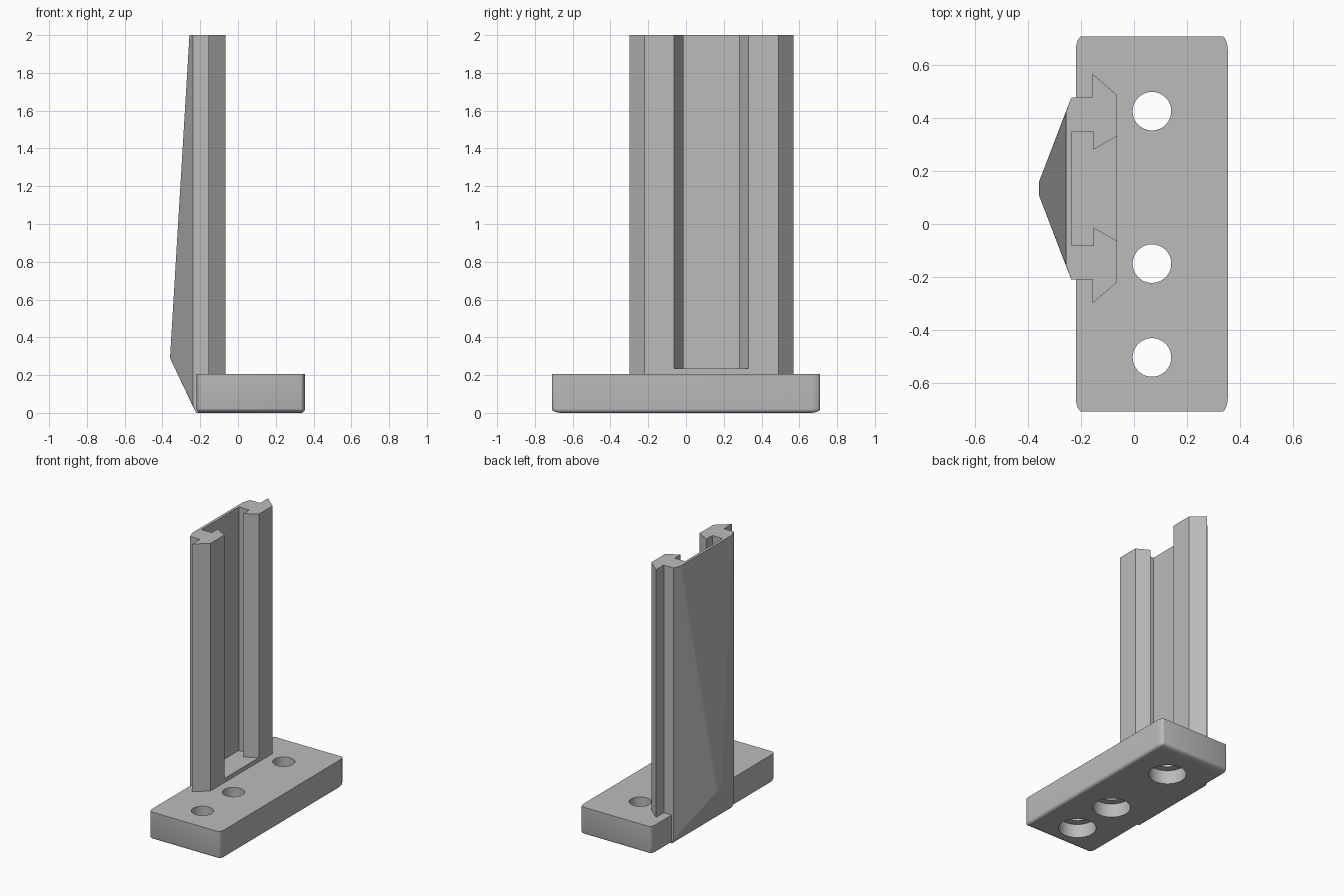
import bpy, bmesh
from math import radians

cube = bpy.data.objects.get("Cube")
if cube:
    bpy.data.objects.remove(cube, do_unlink=True)

grey = bpy.data.materials.new("light_grey")
grey.use_nodes = True
grey.diffuse_color = (0.5, 0.5, 0.5, 1)
grey.node_tree.nodes["Principled BSDF"].inputs["Base Color"].default_value = (0.5, 0.5, 0.5, 1)

RAIL_Y = 0.134


def make_object(name, bm):
    bmesh.ops.recalc_face_normals(bm, faces=bm.faces)
    mesh = bpy.data.meshes.new(name)
    bm.to_mesh(mesh)
    bm.free()
    mesh.materials.append(grey)
    obj = bpy.data.objects.new(name, mesh)
    bpy.context.collection.objects.link(obj)
    return obj


def extrude_mirrored(name, half, z0, z1):
    """Extrude a half profile of (x, offset) points mirrored about the rail centre."""
    outline = half + [(x, -u) for x, u in reversed(half)]
    bm = bmesh.new()
    face = bm.faces.new([bm.verts.new((x, RAIL_Y + u, z0)) for x, u in outline])
    ext = bmesh.ops.extrude_face_region(bm, geom=[face])["geom"]
    verts = [g for g in ext if isinstance(g, bmesh.types.BMVert)]
    bmesh.ops.translate(bm, verts=verts, vec=(0, 0, z1 - z0))
    return make_object(name, bm)


def combine(target, tool, operation):
    mod = target.modifiers.new(operation.lower(), 'BOOLEAN')
    mod.object, mod.operation, mod.solver = tool, operation, 'EXACT'
    bpy.context.view_layer.objects.active = target
    bpy.ops.object.modifier_apply(modifier=mod.name)
    bpy.data.objects.remove(tool, do_unlink=True)


def cylinder(name, x, y, z0, z1, radius):
    bm = bmesh.new()
    bmesh.ops.create_cone(bm, cap_ends=True, segments=48, radius1=radius,
                          radius2=radius, depth=z1 - z0)
    bmesh.ops.translate(bm, verts=bm.verts, vec=(x, y, (z0 + z1) / 2))
    return make_object(name, bm)


# Base plate: rounded sides and underside, sharp top, rounding stretched along y
stretch = 2.4
bm = bmesh.new()
bmesh.ops.create_cube(bm, size=1)
bmesh.ops.scale(bm, verts=bm.verts, vec=(0.575, 1.42 / stretch, 0.205))
bmesh.ops.translate(bm, verts=bm.verts, vec=(0.0675, 0, 0.1025))
edges = [e for e in bm.edges if min(v.co.z for v in e.verts) < 0.01]
bmesh.ops.bevel(bm, geom=edges, offset=0.022, segments=6, profile=0.5, affect='EDGES')
bmesh.ops.scale(bm, verts=bm.verts, vec=(1, stretch, 1))
base = make_object("base_plate", bm)

# Counterbored screw holes
for y in (0.427, -0.15, -0.505):
    combine(base, cylinder("hole_cutter", 0.068, y, -0.1, 0.3, 0.073), 'DIFFERENCE')
    combine(base, cylinder("bore_cutter", 0.068, y, -0.1, 0.1, 0.125), 'DIFFERENCE')

# Upright rail with flared flanges
rail = extrude_mirrored("upright_rail", [
    (-0.237, 0.345), (-0.157, 0.345), (-0.157, 0.434), (-0.065, 0.355)], 0.15, 2)

# Tapered rear brace, widest at the apex near the foot
bm = bmesh.new()
for x, u, z in [(-0.2, 0.345, 0), (-0.222, 0.345, 0), (-0.237, 0.345, 0.035),
                (-0.36, 0.025, 0.29), (-0.257, 0.29, 2), (-0.237, 0.345, 2),
                (-0.2, 0.345, 2)]:
    for side in (-1, 1):
        bm.verts.new((x, RAIL_Y + side * u, z))
bmesh.ops.convex_hull(bm, input=bm.verts)
bmesh.ops.dissolve_limit(bm, angle_limit=radians(0.5), verts=bm.verts, edges=bm.edges)
combine(rail, make_object("brace", bm), 'UNION')

# Undercut slot, open at the top and closed by a sill at the foot
slot = extrude_mirrored("slot_cutter", [
    (-0.237, 0.215), (-0.154, 0.215), (-0.154, 0.147), (-0.065, 0.198),
    (-0.02, 0.224)], 0.235, 2.2)
combine(rail, slot, 'DIFFERENCE')

# Smooth the rounded base, keep the rail flat
bpy.ops.object.select_all(action='DESELECT')
base.select_set(True)
bpy.context.view_layer.objects.active = base
bpy.ops.object.shade_smooth_by_angle(angle=radians(35))
